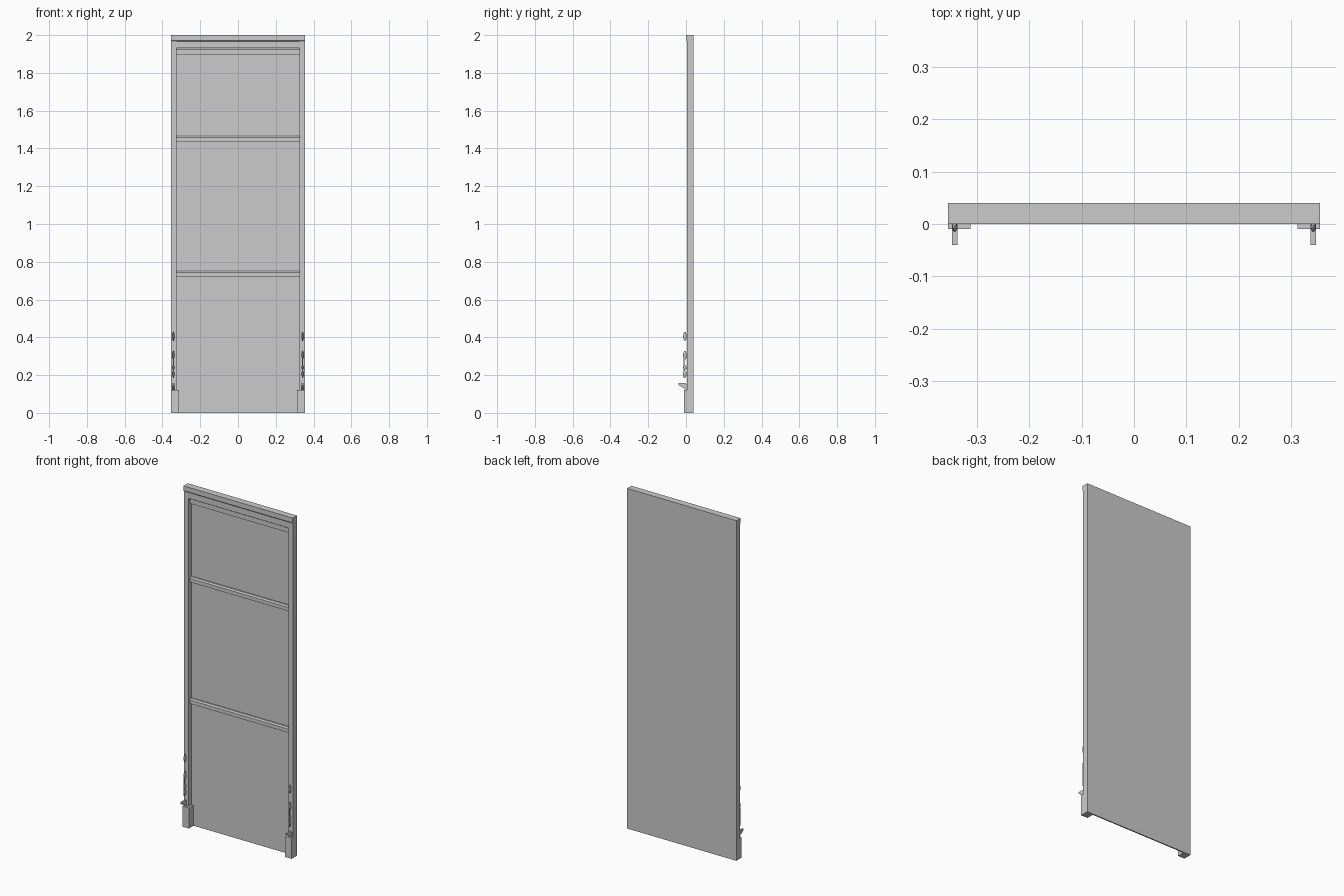
import bpy
import math

default = bpy.data.objects.get("Cube")
if default:
    bpy.data.objects.remove(default)

# One plain grey for the whole model
grey = bpy.data.materials.new("plain_grey")
grey.use_nodes = True
COLOR = (0.6, 0.6, 0.6, 1)
grey.diffuse_color = COLOR
grey.node_tree.nodes["Principled BSDF"].inputs["Base Color"].default_value = COLOR

W = 0.355      # half width
INNER = 0.325  # inner edge of the stiles
FACE = 0.033   # front of the back board
SX = 0.342     # centre line of the ornaments


def finish(obj):
    obj.data.materials.append(grey)
    return obj


def box(name, x, y, z):
    """Box from (min, max) ranges."""
    bpy.ops.mesh.primitive_cube_add(size=1, location=[sum(r) / 2 for r in (x, y, z)])
    obj = bpy.context.object
    obj.name = name
    obj.scale = [r[1] - r[0] for r in (x, y, z)]
    bpy.ops.object.transform_apply(location=False, rotation=False, scale=True)
    return finish(obj)


def extrude_x(name, profile, x0, x1):
    """Extrude a (y, z) outline along x."""
    n = len(profile)
    verts = [(x, y, z) for x in (x0, x1) for y, z in profile]
    faces = [list(range(n)), list(range(2 * n - 1, n - 1, -1))]
    faces += [(i, i + n, (i + 1) % n + n, (i + 1) % n) for i in range(n)]
    mesh = bpy.data.meshes.new(name)
    mesh.from_pydata(verts, [], faces)
    obj = bpy.data.objects.new(name, mesh)
    bpy.context.collection.objects.link(obj)
    bpy.context.view_layer.objects.active = obj
    bpy.ops.object.select_all(action='DESELECT')
    obj.select_set(True)
    bpy.ops.object.mode_set(mode='EDIT')
    bpy.ops.mesh.select_all(action='SELECT')
    bpy.ops.mesh.normals_make_consistent(inside=False)
    bpy.ops.object.mode_set(mode='OBJECT')
    return finish(obj)


def bead(name, x, y, z, size):
    bpy.ops.mesh.primitive_uv_sphere_add(segments=12, ring_count=8, radius=1, location=(x, y, z))
    obj = bpy.context.object
    obj.name = name
    obj.scale = size
    bpy.ops.object.shade_smooth()
    return finish(obj)


# Back board and top mouldings
box("back_board", (-W, W), (FACE, 0.04), (0, 2))
extrude_x("top_cornice", [(FACE, 2), (0, 2), (0, 1.972), (0.005, 1.967), (FACE, 1.967)], -W, W)
box("top_rail", (-INNER, INNER), (0.005, FACE), (1.932, 1.968))

# Bars across the panel, with bevelled upper edges
for name, z0, z1 in (("upper_bar", 1.897, 1.932), ("middle_bar", 1.435, 1.465), ("lower_bar", 0.72, 0.75)):
    extrude_x(name, [(FACE, z0), (0.018, z0), (0.018, z1 - 0.008), (0.024, z1), (FACE, z1)], -INNER, INNER)

for side, s in (("right", -1), ("left", 1)):
    def span(a, b):
        return sorted((s * a, s * b))

    # Stile and foot block
    box(side + "_stile", span(INNER, W), (0.004, FACE), (0, 1.968))
    box(side + "_foot", span(0.312, W), (-0.01, FACE), (0, 0.12))

    # Bracket with a small shelf
    x0, x1 = span(SX - 0.005, SX + 0.005)
    extrude_x(side + "_bracket", [(0.006, 0.118), (-0.012, 0.13), (-0.04, 0.148),
                                  (-0.04, 0.157), (-0.002, 0.157), (0.006, 0.15)], x0, x1)

    # Drop ornaments on the stile
    box(side + "_drop_stem", span(SX - 0.002, SX + 0.002), (-0.014, -0.009), (0.185, 0.29))
    for i, (z, h) in enumerate(((0.205, 0.018), (0.24, 0.012), (0.305, 0.024), (0.405, 0.024))):
        bead(f"{side}_drop_{i + 1}", s * SX, -0.006, z, (0.005, 0.009, h))
